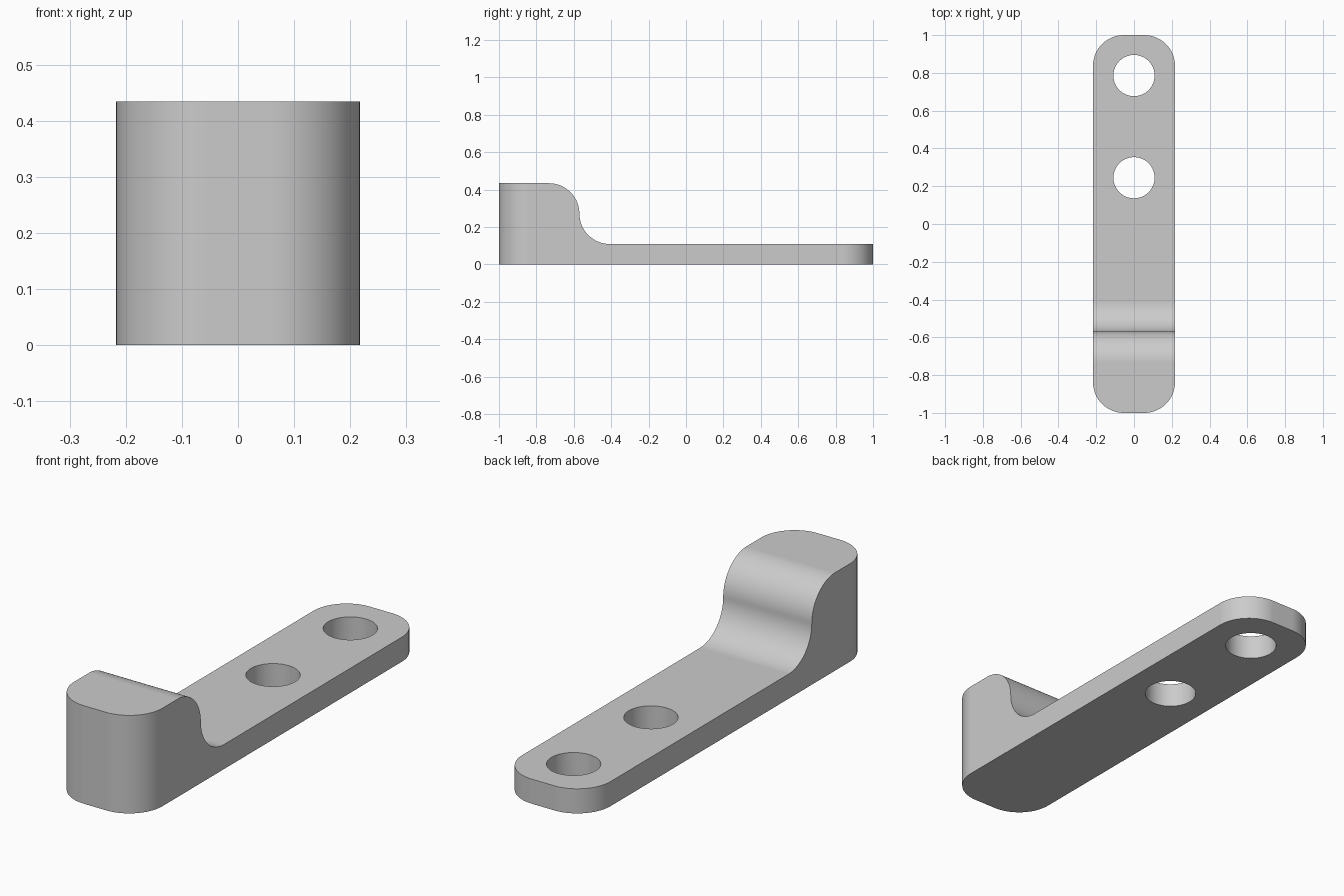
import bpy
import bmesh
from math import pi, cos, sin, radians
from mathutils import Vector

cube = bpy.data.objects.get("Cube")
if cube:
    bpy.data.objects.remove(cube, do_unlink=True)

HALF_WIDTH, HEIGHT, PLATE = 0.217, 0.434, 0.109
RADIUS = 0.163
STEP_Y = -0.57
HOLE_RADIUS = 0.109
HOLES_Y = (0.245, 0.786)
SEGMENTS = 24


def arc(cx, cy, radius, start, end, n=SEGMENTS):
    angles = [radians(start + (end - start) * i / n) for i in range(n + 1)]
    return [(cx + radius * cos(a), cy + radius * sin(a)) for a in angles]


def prism(name, points, direction):
    """Extrude a closed outline of 3D points along a direction."""
    bm = bmesh.new()
    face = bm.faces.new([bm.verts.new(p) for p in points])
    moved = bmesh.ops.extrude_face_region(bm, geom=[face])["geom"]
    bmesh.ops.translate(bm, vec=Vector(direction),
                        verts=[v for v in moved if isinstance(v, bmesh.types.BMVert)])
    bmesh.ops.recalc_face_normals(bm, faces=bm.faces)
    mesh = bpy.data.meshes.new(name)
    bm.to_mesh(mesh)
    bm.free()
    obj = bpy.data.objects.new(name, mesh)
    bpy.context.collection.objects.link(obj)
    return obj


def apply_boolean(obj, cutter, operation):
    mod = obj.modifiers.new(operation.title(), "BOOLEAN")
    mod.operation, mod.solver, mod.object = operation, "EXACT", cutter
    bpy.context.view_layer.objects.active = obj
    bpy.ops.object.modifier_apply(modifier=mod.name)
    bpy.data.objects.remove(cutter, do_unlink=True)


# Side profile: tall block, rounded shoulder, concave fillet, thin plate
profile = [(-1.1, 0), (1.1, 0), (1.1, PLATE)]
profile += arc(STEP_Y + RADIUS, PLATE + RADIUS, RADIUS, 270, 180)
profile += arc(STEP_Y - RADIUS, HEIGHT - RADIUS, RADIUS, 0, 90)
profile.append((-1.1, HEIGHT))
bracket = prism("stepped_bracket", [(-0.3, y, z) for y, z in profile], (0.6, 0, 0))

# Plan outline with rounded corners
cx, cy = HALF_WIDTH - RADIUS, 1 - RADIUS
outline = []
for i, (sx, sy) in enumerate(((1, 1), (-1, 1), (-1, -1), (1, -1))):
    outline += arc(sx * cx, sy * cy, RADIUS, 90 * i, 90 * i + 90)
plan = prism("plan_outline", [(x, y, -0.1) for x, y in outline], (0, 0, 0.8))
apply_boolean(bracket, plan, "INTERSECT")

# Two round through holes
for y in HOLES_Y:
    ring = arc(0, y, HOLE_RADIUS, 0, 360, 64)[:-1]
    hole = prism("hole_cutter", [(x, py, -0.1) for x, py in ring], (0, 0, 0.4))
    apply_boolean(bracket, hole, "DIFFERENCE")

# Plain grey finish
grey = bpy.data.materials.new("plain_grey")
grey.use_nodes = True
colour = (0.6, 0.6, 0.6, 1)
grey.diffuse_color = colour
grey.node_tree.nodes["Principled BSDF"].inputs["Base Color"].default_value = colour
bracket.data.materials.clear()
bracket.data.materials.append(grey)

# Smooth curves, crisp edges
bpy.ops.object.select_all(action="DESELECT")
bracket.select_set(True)
bpy.context.view_layer.objects.active = bracket
bpy.ops.object.shade_smooth_by_angle(angle=radians(30))
weighted = bracket.modifiers.new("Weighted Normals", "WEIGHTED_NORMAL")
weighted.keep_sharp = True
